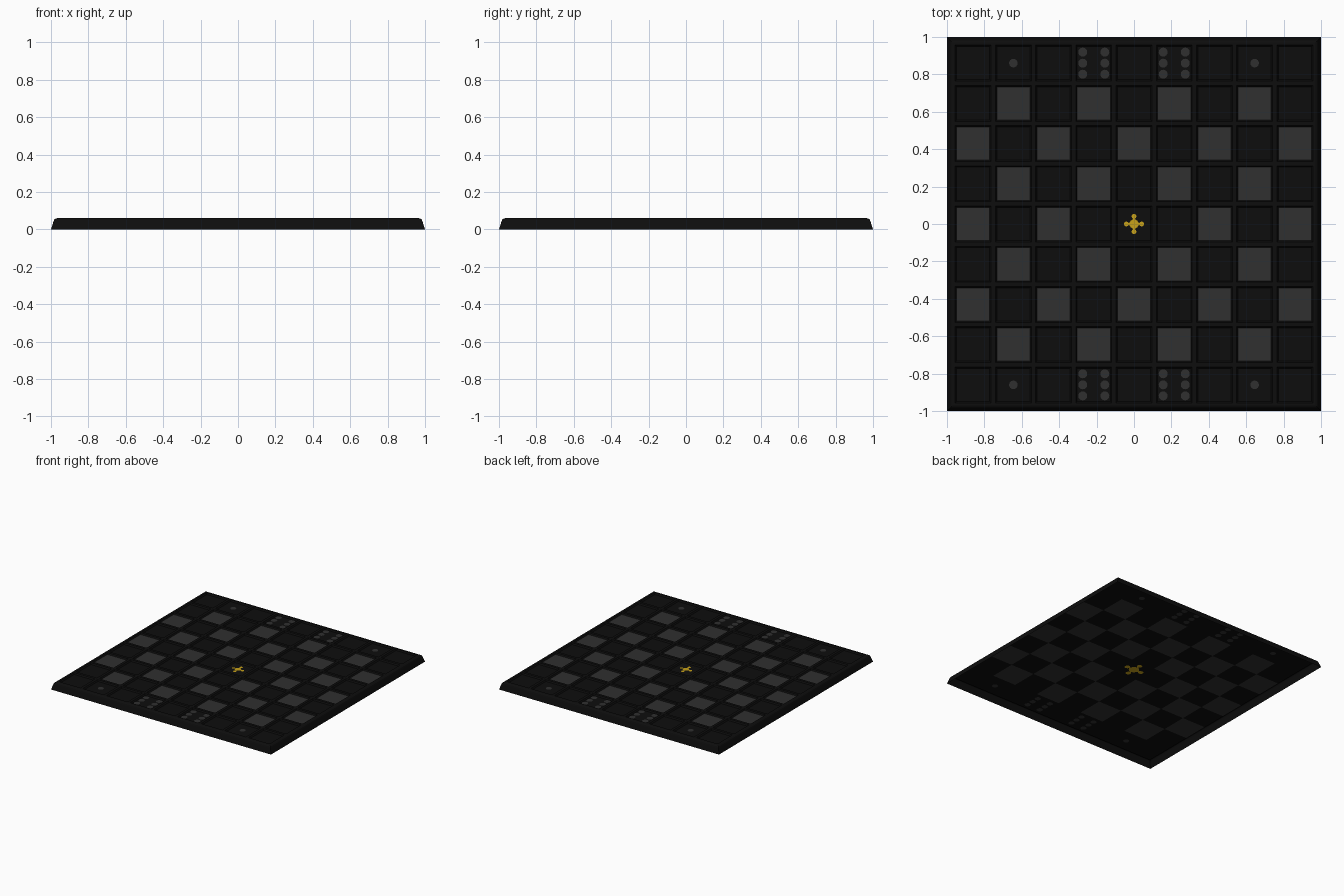
import bpy
import bmesh
from math import cos, sin, pi

old = bpy.data.objects.get("Cube")
if old:
    bpy.data.objects.remove(old, do_unlink=True)

PITCH = 0.215      # distance between tile centres
FLOOR = 0.05       # height of the tile surfaces
TOP = 0.06         # height of the ridges and the frame


def material(name, rgb):
    m = bpy.data.materials.new(name)
    m.use_nodes = True
    m.diffuse_color = (*rgb, 1)
    bsdf = m.node_tree.nodes["Principled BSDF"]
    bsdf.inputs["Base Color"].default_value = (*rgb, 1)
    bsdf.inputs["Roughness"].default_value = 0.7
    return m


black = material("black", (0.004, 0.004, 0.004))
grey = material("dark grey", (0.029, 0.029, 0.029))
gold = material("gold", (0.58, 0.36, 0.01))


def finish(bm, name, *mats):
    mesh = bpy.data.meshes.new(name)
    bm.to_mesh(mesh)
    bm.free()
    for m in mats:
        mesh.materials.append(m)
    obj = bpy.data.objects.new(name, mesh)
    bpy.context.collection.objects.link(obj)
    return obj


def square(bm, x, y, half, z):
    corners = ((-1, -1), (1, -1), (1, 1), (-1, 1))
    return [bm.verts.new((x + a * half, y + b * half, z)) for a, b in corners]


def loft_squares(bm, x, y, profile):
    """Join square rings given as (half width, height), outermost first."""
    rings = [square(bm, x, y, h, z) for h, z in profile]
    for a, b in zip(rings, rings[1:]):
        for k in range(4):
            n = (k + 1) % 4
            bm.faces.new((a[k], a[n], b[n], b[k]))


def disc(bm, x, y, radius, z, up=True, sides=16):
    """Flat round plate facing up or down."""
    ring = [bm.verts.new((x + radius * cos(2 * pi * k / sides),
                          y + radius * sin(2 * pi * k / sides), z))
            for k in range(sides)]
    bm.faces.new(ring if up else ring[::-1])


cells = [(i, j) for j in range(-4, 5) for i in range(-4, 5)]

# Sloped outer frame with a rounded upper edge
bm = bmesh.new()
loft_squares(bm, 0, 0, [(1, 0), (0.986, 0.044), (0.982, 0.053),
                        (0.975, 0.058), (4.5 * PITCH, TOP)])
finish(bm, "outer_frame", black)

# Raised ridges around every cell
bm = bmesh.new()
for i, j in cells:
    loft_squares(bm, i * PITCH, j * PITCH,
                 [(PITCH / 2, TOP), (0.096, TOP), (0.0885, FLOOR)])
bmesh.ops.remove_doubles(bm, verts=bm.verts, dist=0.0005)
finish(bm, "cell_ridges", black)

# Chequered tiles; the end rows and the centre stay black
bm = bmesh.new()
for i, j in cells:
    face = bm.faces.new(square(bm, i * PITCH, j * PITCH, PITCH / 2, FLOOR))
    light = (i + j) % 2 == 0 and abs(j) < 4 and (i, j) != (0, 0)
    face.material_index = int(light)
finish(bm, "tiles", black, grey)

# Pips on both end rows, visible from above and below
bm = bmesh.new()
for up, z in ((True, FLOOR + 0.001), (False, FLOOR - 0.001)):
    for row in (-4, 4):
        for side in (-1, 1):
            disc(bm, side * 3 * PITCH, row * PITCH, 0.023, z, up)
            for a in (-1, 1):
                for b in (-1, 0, 1):
                    disc(bm, side * PITCH + a * 0.059,
                         row * PITCH + b * 0.059, 0.024, z, up)
finish(bm, "pips", grey)

# Gold centre mark: a disc, four short arms and four end dots
bm = bmesh.new()
for up, z, size in ((True, FLOOR + 0.001, 1), (False, FLOOR - 0.001, 1.6)):
    disc(bm, 0, 0, 0.025 * size, z, up)
    for dx, dy in ((1, 0), (0, 1), (-1, 0), (0, -1)):
        disc(bm, dx * 0.041 * size, dy * 0.041 * size, 0.013 * size, z, up)
        arm = square(bm, dx * 0.027 * size, dy * 0.027 * size,
                     0.005 * size, z + (0.0003 if up else -0.0003))
        bm.faces.new(arm if up else arm[::-1])
finish(bm, "centre_mark", gold)
